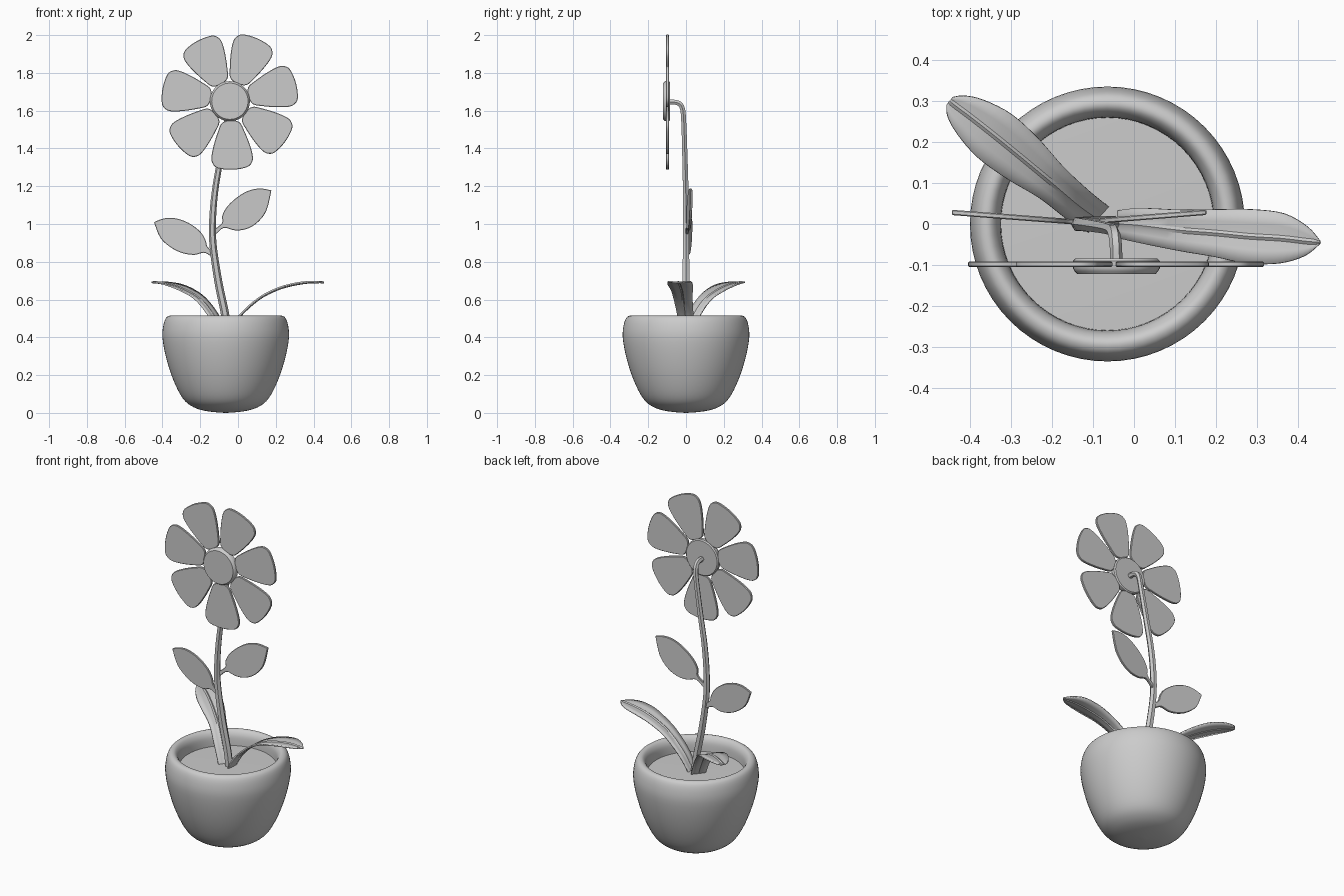
import bpy, bmesh, math
from mathutils import Vector

if "Cube" in bpy.data.objects:
    bpy.data.objects.remove(bpy.data.objects["Cube"])

CX = -0.065                 # pot axis
FX, FZ = -0.043, 1.65       # flower centre


def smooth(pts, n=5, closed=False):
    """Catmull-Rom through points of any dimension."""
    m, out = len(pts), []
    get = (lambda i: pts[i % m]) if closed else (lambda i: pts[max(0, min(m - 1, i))])
    for i in range(m if closed else m - 1):
        quad = [get(i + k) for k in (-1, 0, 1, 2)]
        for s in range(n):
            t = s / n
            out.append(tuple(0.5 * (2 * b + (c - a) * t + (2 * a - 5 * b + 4 * c - d) * t * t
                                    + (3 * b - a - 3 * c + d) * t ** 3)
                             for a, b, c, d in zip(*quad)))
    if not closed:
        out.append(tuple(pts[-1]))
    return out


def finish(name, bm, angle=35):
    bmesh.ops.recalc_face_normals(bm, faces=bm.faces)
    me = bpy.data.meshes.new(name)
    bm.to_mesh(me)
    bm.free()
    ob = bpy.data.objects.new(name, me)
    bpy.context.collection.objects.link(ob)
    bpy.ops.object.select_all(action='DESELECT')
    ob.select_set(True)
    bpy.context.view_layer.objects.active = ob
    bpy.ops.object.shade_smooth_by_angle(angle=math.radians(angle))
    return ob


def lathe(name, profile, seg=64):
    bm = bmesh.new()
    vs = [bm.verts.new((r, 0, z)) for r, z in profile]
    es = [bm.edges.new(p) for p in zip(vs, vs[1:])]
    bmesh.ops.spin(bm, geom=vs + es, cent=(0, 0, 0), axis=(0, 0, 1), angle=math.tau, steps=seg)
    bmesh.ops.remove_doubles(bm, verts=bm.verts, dist=1e-4)
    return finish(name, bm)


def plate(name, outline, depth, thick):
    """Flat shape in x-z, y given by depth(x)."""
    bm = bmesh.new()
    front = [bm.verts.new((x, depth(x) - thick / 2, z)) for x, z in outline]
    back = [bm.verts.new((x, depth(x) + thick / 2, z)) for x, z in outline]
    bm.faces.new(front)
    bm.faces.new(back[::-1])
    n = len(front)
    for i in range(n):
        j = (i + 1) % n
        bm.faces.new((front[i], back[i], back[j], front[j]))
    ob = finish(name, bm)
    bev = ob.modifiers.new("soft_edge", 'BEVEL')
    bev.width, bev.segments = thick * 0.2, 1
    return ob


def tube(name, path, sides=8):
    """Tube through (x, y, z, radius) points."""
    bm = bmesh.new()
    rings = []
    for i, p in enumerate(path):
        d = Vector(path[min(i + 1, len(path) - 1)][:3]) - Vector(path[max(i - 1, 0)][:3])
        d.normalize()
        u = (Vector((1, 0, 0)) if abs(d.x) < 0.6 else Vector((0, 1, 0)))
        u = (u - d * u.dot(d)).normalized()
        w = d.cross(u)
        rings.append([bm.verts.new(Vector(p[:3]) + p[3] * (u * math.cos(a) + w * math.sin(a)))
                      for a in (math.tau * k / sides for k in range(sides))])
    for a, b in zip(rings, rings[1:]):
        for k in range(sides):
            j = (k + 1) % sides
            bm.faces.new((a[k], a[j], b[j], b[k]))
    bm.faces.new(rings[0])
    bm.faces.new(rings[-1])
    return finish(name, bm, 40)


def ground_leaf(name, pts):
    """Arched strip through (x, y, z, half width) points, with a midrib fold."""
    path = smooth(pts, 4)
    d = Vector(pts[-1][:2]) - Vector(pts[0][:2])
    side = Vector((-d.y, d.x, 0)).normalized()
    bm = bmesh.new()
    rows = []
    for x, y, z, w in path:
        c, rib = Vector((x, y, z)), min(0.006, w * 0.3)
        cols = [(-w, 0.1 * w), (-w / 2, 0.03 * w), (-rib, 0), (0, rib * 0.8),
                (rib, 0), (w / 2, 0.03 * w), (w, 0.1 * w)]
        rows.append([bm.verts.new(c + side * s + Vector((0, 0, h))) for s, h in cols])
    for a, b in zip(rows, rows[1:]):
        for k in range(6):
            bm.faces.new((a[k], a[k + 1], b[k + 1], b[k]))
    ob = finish(name, bm)
    sol = ob.modifiers.new("thickness", 'SOLIDIFY')
    sol.thickness, sol.offset = 0.008, 0


# pot with rounded rim, and soil
pot = lathe("pot", smooth([(0, 0), (0.06, 0.004), (0.12, 0.013), (0.17, 0.03), (0.215, 0.062),
                           (0.253, 0.12), (0.291, 0.21), (0.32, 0.31), (0.335, 0.4), (0.331, 0.46),
                           (0.318, 0.5), (0.3, 0.514), (0.282, 0.511), (0.267, 0.49),
                           (0.261, 0.46), (0.259, 0.41)], 3))
pot.location.x = CX
soil = lathe("soil", [(0, 0.435), (0.262, 0.43), (0.262, 0.41), (0, 0.41)])
soil.location.x = CX

# stem, hooking forward into the back of the flower
tube("stem", smooth([(-0.055, 0, 0.42, 0.023), (-0.07, 0, 0.53, 0.022), (-0.105, 0, 0.7, 0.021),
                     (-0.133, 0, 0.9, 0.019), (-0.133, 0, 1.05, 0.018), (-0.118, -0.002, 1.2, 0.017),
                     (-0.09, -0.006, 1.36, 0.016), (-0.06, -0.012, 1.54, 0.015),
                     (-0.05, -0.02, 1.615, 0.015), (-0.045, -0.045, 1.642, 0.015),
                     (-0.043, -0.09, 1.645, 0.015)], 5), 6)

# flower disc
disc = lathe("flower_centre", [(0, -0.018), (0.1, -0.018), (0.106, -0.012), (0.106, 0.006),
                               (0.102, 0.013), (0.099, 0.016), (0.096, 0.02), (0, 0.02)], 40)
disc.rotation_euler.x = math.pi / 2
disc.location = (FX, -0.102, FZ)

# seven petals as (radius, half width)
half = [(0.113, 0.046), (0.16, 0.07), (0.23, 0.095), (0.29, 0.109), (0.325, 0.105), (0.352, 0.077)]
shape = smooth([(0.101, 0)] + half + [(0.363, 0)] + [(r, -w) for r, w in half[::-1]], 4, True)
for i in range(7):
    a = math.radians(272.3) + i * math.tau / 7
    plate("petal_%d" % (i + 1),
          [(FX + r * math.cos(a) - w * math.sin(a), FZ + r * math.sin(a) + w * math.cos(a))
           for r, w in shape], lambda x: -0.098, 0.014)

# leaves on the stem, outlines starting and ending at the sharp tip
left = [(-0.445, 1.01), (-0.39, 1.03), (-0.33, 1.03), (-0.26, 1.005), (-0.2, 0.96), (-0.172, 0.915),
        (-0.162, 0.88), (-0.13, 0.85), (-0.14, 0.83), (-0.18, 0.848), (-0.23, 0.837), (-0.29, 0.845),
        (-0.35, 0.872), (-0.41, 0.925), (-0.445, 1.01)]
right = [(0.177, 1.178), (0.12, 1.188), (0.06, 1.178), (0.0, 1.145), (-0.055, 1.095), (-0.083, 1.045),
         (-0.085, 1.005), (-0.13, 0.965), (-0.12, 0.945), (-0.075, 0.98), (-0.02, 0.967), (0.04, 0.972),
         (0.1, 1.005), (0.15, 1.07), (0.177, 1.178)]
plate("left_stem_leaf", smooth(left, 4)[:-1], lambda x: 0.004 - 0.077 * (x + 0.13), 0.013)
plate("right_stem_leaf", smooth(right, 4)[:-1], lambda x: 0.004 + 0.08 * (x + 0.13), 0.013)

# arching leaves growing from the soil
ground_leaf("right_ground_leaf", [(-0.045, 0, 0.42, 0.032), (0.01, -0.003, 0.51, 0.042),
                                  (0.11, -0.015, 0.6, 0.05), (0.2, -0.022, 0.648, 0.058),
                                  (0.28, -0.03, 0.673, 0.066), (0.36, -0.035, 0.687, 0.061),
                                  (0.42, -0.042, 0.69, 0.036), (0.455, -0.045, 0.69, 0.003)])
ground_leaf("left_ground_leaf", [(-0.085, 0.01, 0.42, 0.04), (-0.135, 0.045, 0.52, 0.044),
                                 (-0.2, 0.1, 0.6, 0.048), (-0.27, 0.158, 0.644, 0.062),
                                 (-0.34, 0.215, 0.672, 0.067), (-0.4, 0.262, 0.685, 0.052),
                                 (-0.435, 0.288, 0.689, 0.032), (-0.45, 0.3, 0.69, 0.012)])
